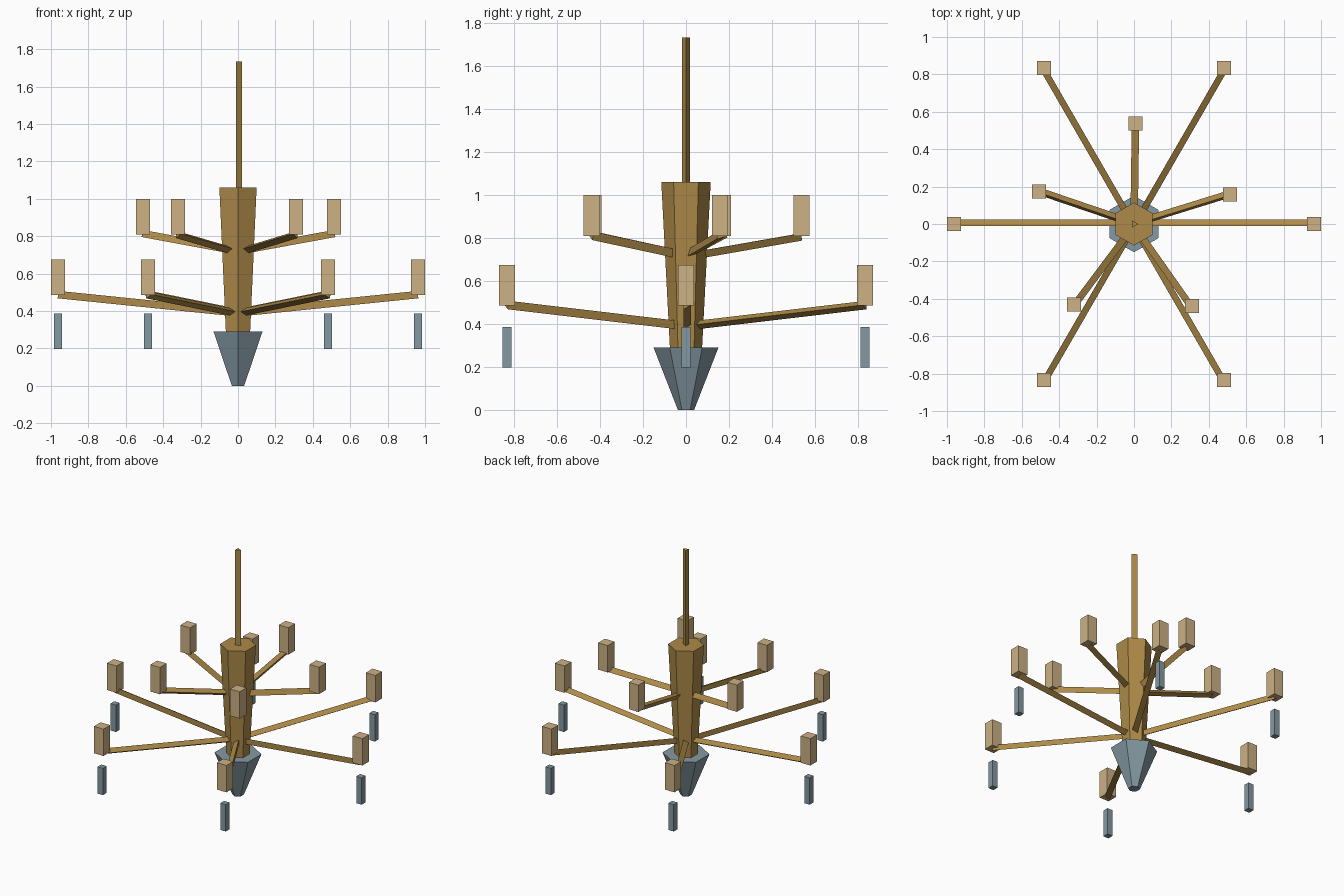
import bpy
from math import cos, sin, pi, tau
from mathutils import Vector

cube = bpy.data.objects.get("Cube")
if cube:
    bpy.data.objects.remove(cube, do_unlink=True)


def material(name, rgb):
    mat = bpy.data.materials.new(name)
    mat.use_nodes = True
    mat.diffuse_color = (*rgb, 1)
    mat.node_tree.nodes["Principled BSDF"].inputs["Base Color"].default_value = (*rgb, 1)
    return mat


brass = material("aged brass", (0.42, 0.255, 0.065))
wax = material("candle wax", (0.61, 0.44, 0.235))
crystal = material("blue grey crystal", (0.23, 0.32, 0.36))


def finish(name, mat):
    obj = bpy.context.object
    obj.name = obj.data.name = name
    obj.data.materials.append(mat)
    return obj


def taper(name, mat, sides, r_low, r_high, z_low, z_high, spin=0):
    """Upright faceted cone or cylinder between two heights."""
    bpy.ops.mesh.primitive_cone_add(
        vertices=sides, radius1=r_low, radius2=r_high, depth=z_high - z_low,
        location=(0, 0, (z_low + z_high) / 2), rotation=(0, 0, spin))
    return finish(name, mat)


def beam(name, mat, start, end, radius):
    """Three-sided bar between two points."""
    d = end - start
    bpy.ops.mesh.primitive_cylinder_add(
        vertices=3, radius=radius, depth=d.length, location=(start + end) / 2)
    obj = finish(name, mat)
    obj.rotation_mode = 'QUATERNION'
    obj.rotation_quaternion = Vector((0, 0, 1)).rotation_difference(d)
    return obj


def block(name, mat, x, y, z_low, width, height):
    """Upright square block standing on z_low."""
    bpy.ops.mesh.primitive_cube_add(size=1, location=(x, y, z_low + height / 2))
    obj = finish(name, mat)
    obj.scale = (width, width, height)
    return obj


def tier(label, count, offset, reach, z_hub, z_tip, z_candle, pendants):
    """Ring of arms with a candle, and optionally a pendant, at each tip."""
    for i in range(count):
        a = offset + tau * i / count
        x, y = reach * cos(a), reach * sin(a)
        n = i + 1
        beam(f"{label}_arm_{n}", brass, Vector((0, 0, z_hub)), Vector((x, y, z_tip)), 0.023)
        block(f"{label}_candle_{n}", wax, x, y, z_candle, 0.075, 0.19)
        if pendants:
            block(f"{label}_pendant_{n}", crystal, x, y, 0.197, 0.042, 0.19)


# Central column, hanging rod and lower finial
taper("column", brass, 6, 0.074, 0.115, 0.27, 1.06)
taper("hanging_rod", brass, 3, 0.0225, 0.0225, 1.04, 1.733, -pi / 2)
taper("finial", crystal, 6, 0.038, 0.151, 0, 0.29)

# Two tiers of arms
tier("lower", 6, 0, 0.9625, 0.39, 0.488, 0.485, True)
tier("upper", 5, 0.3, 0.537, 0.717, 0.811, 0.81, False)
